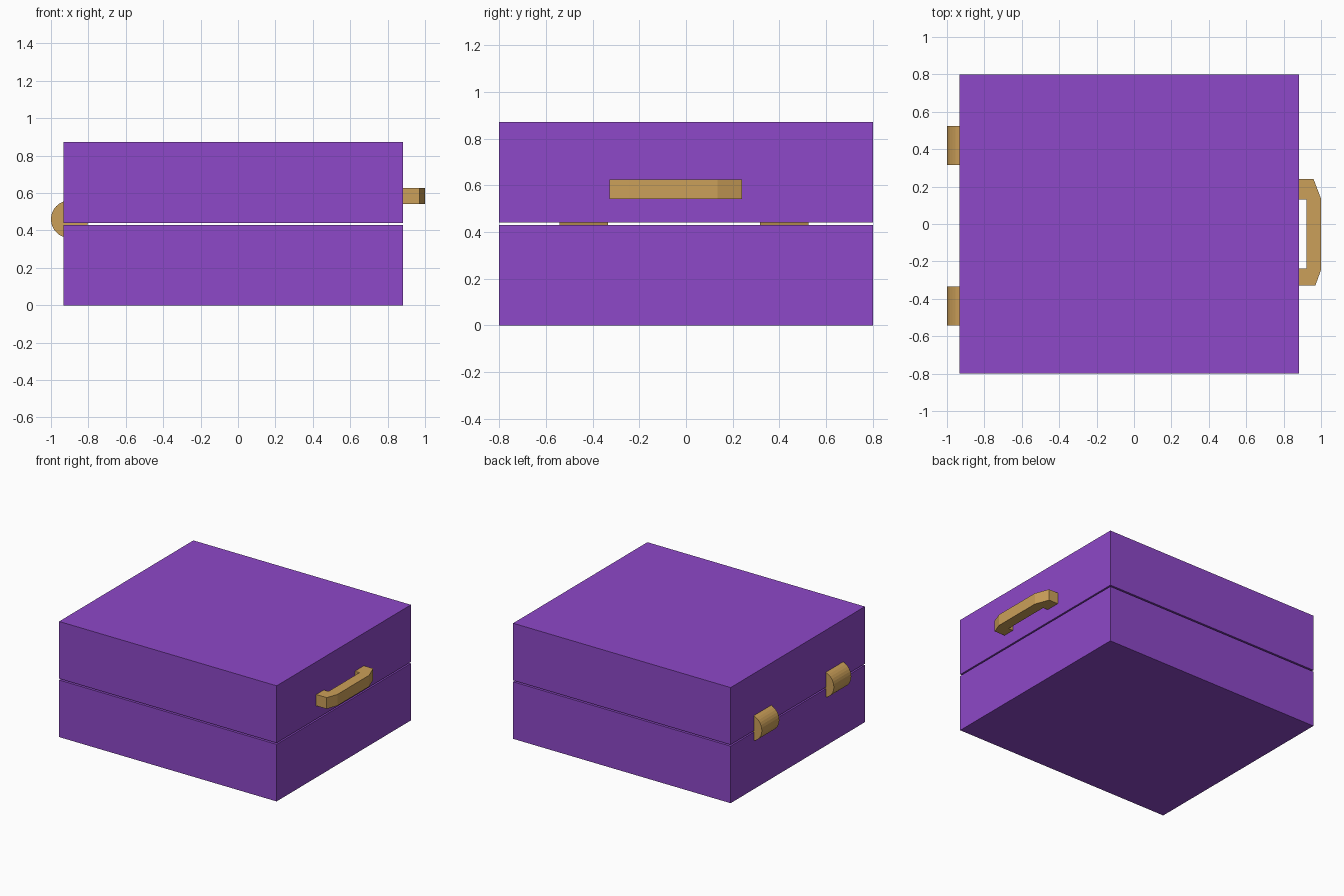
import bpy, bmesh, math
from mathutils import Matrix

if "Cube" in bpy.data.objects:
    bpy.data.objects.remove(bpy.data.objects["Cube"])


def material(name, rgb):
    m = bpy.data.materials.new(name)
    m.diffuse_color = (*rgb, 1)
    m.use_nodes = True
    m.node_tree.nodes["Principled BSDF"].inputs["Base Color"].default_value = m.diffuse_color
    return m


purple = material("purple_shell", (0.27, 0.065, 0.58))
brass = material("brass", (0.60, 0.35, 0.10))


def finish(bm, name, mat):
    bmesh.ops.recalc_face_normals(bm, faces=bm.faces)
    me = bpy.data.meshes.new(name)
    bm.to_mesh(me)
    bm.free()
    me.materials.append(mat)
    ob = bpy.data.objects.new(name, me)
    bpy.context.collection.objects.link(ob)
    return ob


# Hollow half shell: a box whose open face is inset and pushed inwards
def shell(name, z0, z1, opening, wall=0.04):
    bm = bmesh.new()
    bmesh.ops.create_cube(bm, size=1, matrix=Matrix.Translation((-0.025, 0, (z0 + z1) / 2))
                          @ Matrix.Diagonal((1.815, 1.6, z1 - z0, 1)))
    bm.normal_update()
    rim = next(f for f in bm.faces if f.normal.z * opening > 0.9)
    bmesh.ops.inset_region(bm, faces=[rim], thickness=wall)
    well = bmesh.ops.extrude_face_region(bm, geom=[rim])["geom"]
    bmesh.ops.translate(bm, vec=(0, 0, -opening * (z1 - z0 - wall)),
                        verts=[v for v in well if isinstance(v, bmesh.types.BMVert)])
    if rim.is_valid:
        bmesh.ops.delete(bm, geom=[rim], context='FACES_ONLY')
    return finish(bm, name, purple)


shell("case_base", 0, 0.43, 1)
shell("case_lid", 0.441, 0.872, -1)

# Barrel hinges across the seam
for i, y in enumerate((-0.438, 0.42)):
    bm = bmesh.new()
    bmesh.ops.create_cone(bm, cap_ends=True, segments=32, radius1=0.1, radius2=0.1, depth=0.208,
                          matrix=Matrix.Translation((-0.9, y, 0.46))
                          @ Matrix.Rotation(math.pi / 2, 4, 'X'))
    finish(bm, f"hinge_{i + 1}", brass)

# Carry handle: chamfered bracket outline extruded upwards
outline = [(0.875, 0.24), (0.96, 0.24), (1.0, 0.135), (1.0, -0.245), (0.97, -0.328), (0.875, -0.328),
           (0.875, -0.237), (0.922, -0.237), (0.922, 0.132), (0.875, 0.132)]
bm = bmesh.new()
face = bm.faces.new([bm.verts.new((x, y, 0.541)) for x, y in outline])
top = bmesh.ops.extrude_face_region(bm, geom=[face], use_keep_orig=True)["geom"]
bmesh.ops.translate(bm, vec=(0, 0, 0.085), verts=[v for v in top if isinstance(v, bmesh.types.BMVert)])
finish(bm, "handle", brass)
